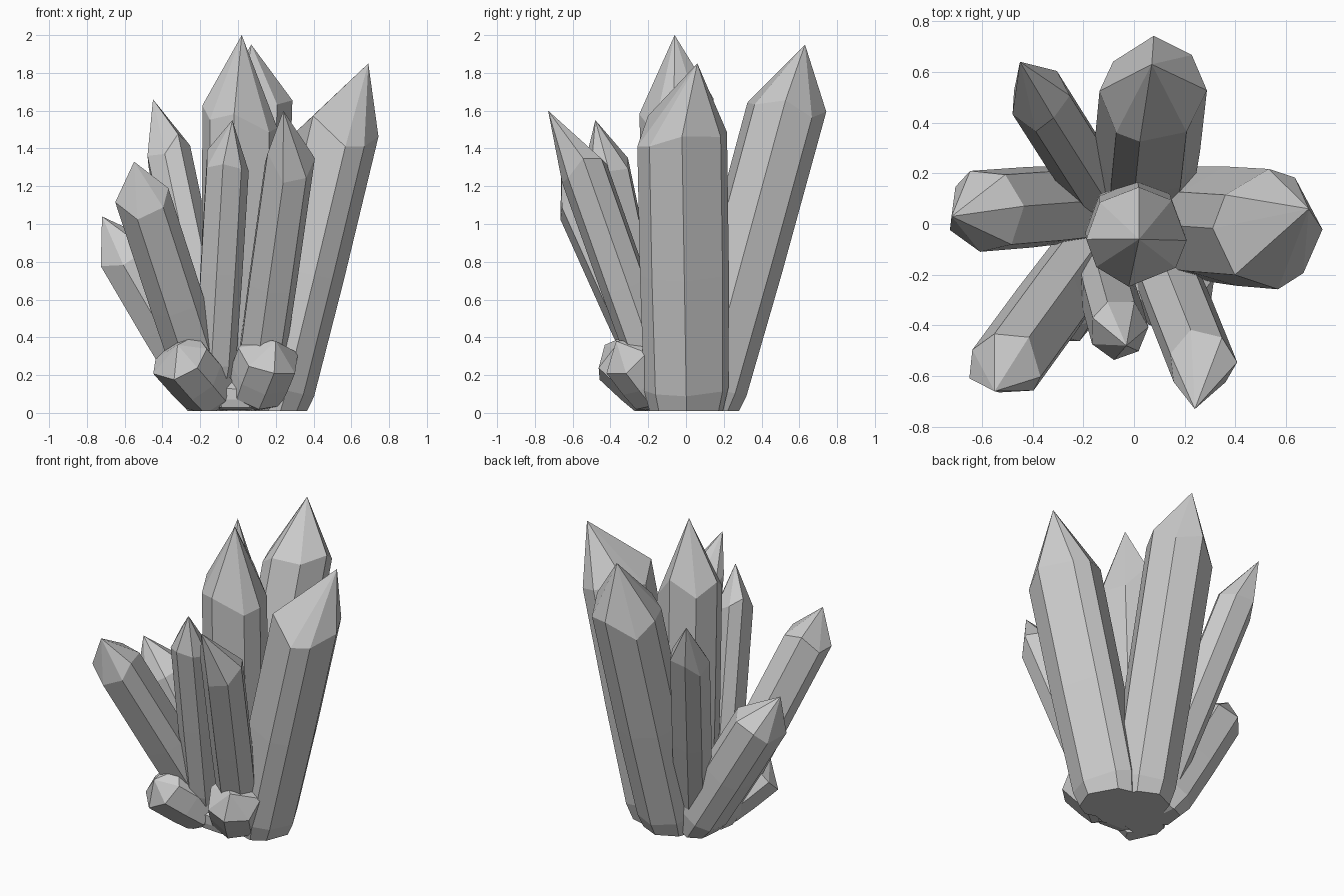
import bpy, bmesh, math, random
from mathutils import Vector

if "Cube" in bpy.data.objects:
    bpy.data.objects.remove(bpy.data.objects["Cube"])


def crystal(name, base, shoulder, tip, r, sides=7, seed=1, tilt=0.07, twist=0.0, ky=1.0):
    """Faceted prism from base to shoulder, closed by a point, cut flat at the floor."""
    rnd = random.Random(seed)
    b, s, t = Vector(base), Vector(shoulder), Vector(tip)
    axis = (s - b).normalized()
    u = Vector((1, 0, 0))
    u = (u - axis * u.dot(axis)).normalized()
    v = axis.cross(u) * ky
    step = math.tau / sides
    angles = [twist + i * step + rnd.uniform(-0.16, 0.16) for i in range(sides)]
    drop = [rnd.uniform(-1, 1) * tilt for _ in angles]
    bm = bmesh.new()
    rings = []
    for f, k in ((-0.06, 0.72), (0.09, 0.96), (0.5, 1.01), (1.0, 1.02)):
        ring = []
        for a, d in zip(angles, drop):
            p = b.lerp(s, f) + (u * math.cos(a) + v * math.sin(a)) * r * k
            if f == 1.0:
                p += axis * d
            ring.append(bm.verts.new(p))
        rings.append(ring)
    apex = bm.verts.new(t)
    bm.faces.new(rings[0][::-1])
    for i in range(sides):
        j = (i + 1) % sides
        for lo, hi in zip(rings, rings[1:]):
            bm.faces.new((lo[i], lo[j], hi[j], hi[i]))
        bm.faces.new((rings[-1][i], rings[-1][j], apex))
    # flat cut at the ground
    cut = bmesh.ops.bisect_plane(bm, geom=bm.verts[:] + bm.edges[:] + bm.faces[:],
                                 plane_co=(0, 0, 0.01), plane_no=(0, 0, 1), clear_inner=True)
    rim = [e for e in cut['geom_cut'] if isinstance(e, bmesh.types.BMEdge)]
    if rim:
        bmesh.ops.holes_fill(bm, edges=rim)
    bmesh.ops.recalc_face_normals(bm, faces=bm.faces[:])
    me = bpy.data.meshes.new(name)
    bm.to_mesh(me)
    bm.free()
    bpy.context.collection.objects.link(bpy.data.objects.new(name, me))


# Three large crystals
crystal("centre_crystal", (0, 0, 0), (0.01, -0.05, 1.56), (0.02, -0.06, 2.0), 0.195, 8, 3, 0.1)
crystal("back_crystal", (0.03, 0.09, 0), (0.075, 0.52, 1.58), (0.07, 0.63, 1.95), 0.207, 8, 5, 0.09, -0.1)
crystal("right_crystal", (0.175, 0, 0), (0.53, -0.025, 1.49), (0.69, 0.06, 1.85), 0.21, 8, 8, 0.08, 0.1, 1.13)
# Medium crystals leaning outward
crystal("back_left_crystal", (-0.09, 0.05, 0.05), (-0.375, 0.5, 1.39), (-0.45, 0.64, 1.66), 0.122, 7, 11)
crystal("front_left_crystal", (-0.14, -0.06, 0.02), (-0.505, -0.56, 1.14), (-0.55, -0.66, 1.33), 0.147, 7, 14)
crystal("front_crystal", (-0.13, -0.17, 0.16), (-0.06, -0.42, 1.34), (-0.03, -0.48, 1.55), 0.118, 7, 17)
crystal("front_right_crystal", (0.09, -0.1, 0.04), (0.27, -0.55, 1.31), (0.24, -0.73, 1.6), 0.13, 7, 20)
crystal("left_crystal", (-0.14, 0.085, 0.07), (-0.6, 0.05, 0.86), (-0.72, 0.03, 1.04), 0.165, 7, 23, 0.06)
# Small stubs at the front
crystal("left_stub", (-0.14, -0.14, 0.09), (-0.31, -0.345, 0.285), (-0.32, -0.43, 0.36), 0.155, 7, 26, 0.02)
crystal("right_stub", (0.085, -0.13, 0.1), (0.165, -0.28, 0.3), (0.2, -0.37, 0.38), 0.165, 7, 29, 0.02, 0.4)
# Flat foot that joins the crystals under the cluster
crystal("rock_foot", (0, -0.03, 0.02), (0, -0.03, 0.12), (0, -0.03, 0.3), 0.24, 9, 4, 0.01)
